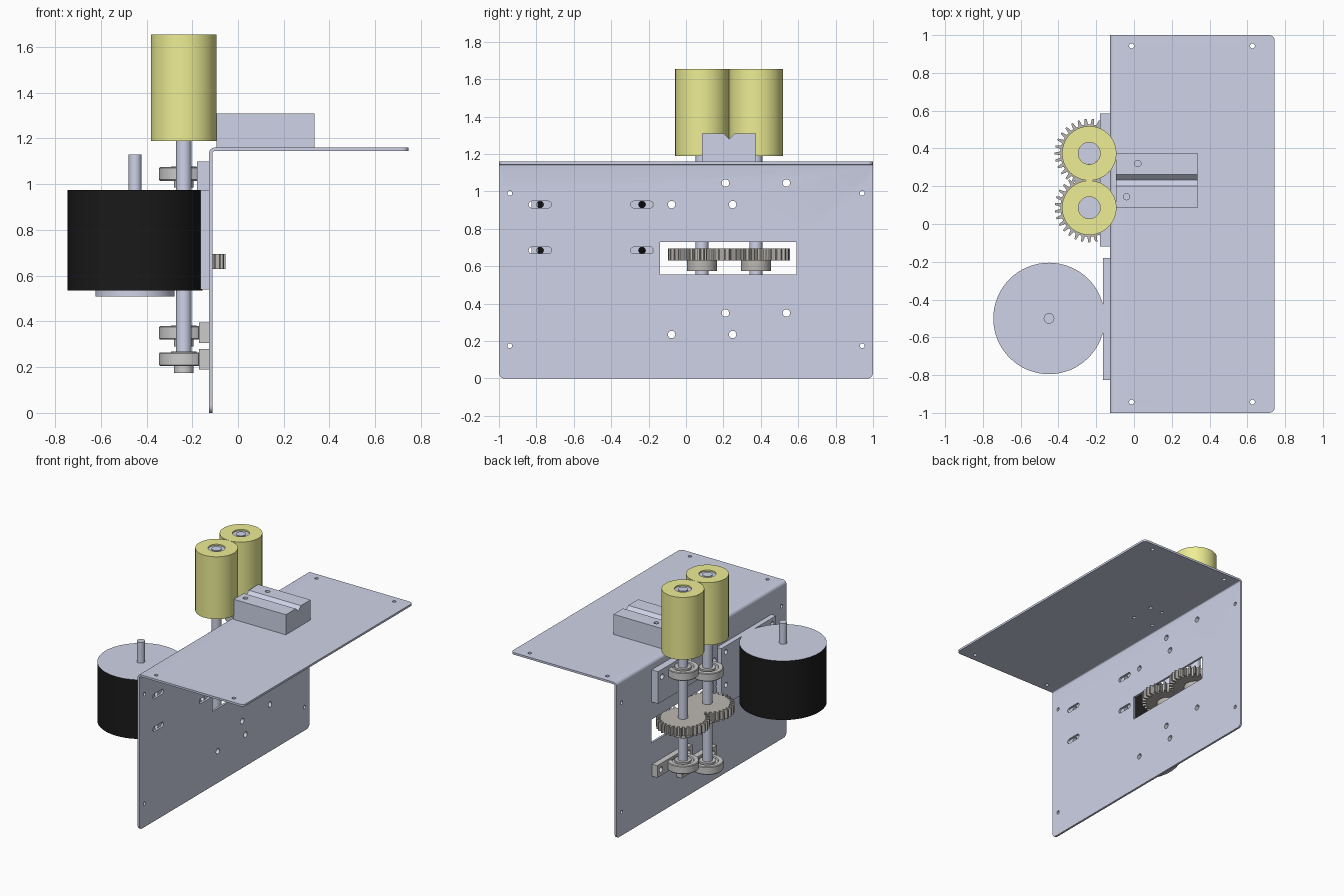
import bpy, bmesh, math
from math import sin, cos, pi

if "Cube" in bpy.data.objects:
    bpy.data.objects.remove(bpy.data.objects["Cube"])


def material(name, rgb):
    m = bpy.data.materials.new(name)
    m.diffuse_color = (*rgb, 1)
    m.use_nodes = True
    m.node_tree.nodes["Principled BSDF"].inputs["Base Color"].default_value = m.diffuse_color
    return m


BLUE = material("blue_grey_metal", (0.62, 0.65, 0.80))
YELLOW = material("yellow_rubber", (0.85, 0.85, 0.30))
BLACK = material("black_paint", (0.01, 0.01, 0.01))
GEAR = material("gear_steel", (0.50, 0.48, 0.45))
CAST = material("cast_grey", (0.72, 0.74, 0.74))


def finish(name, bm, mat, smooth=True):
    bmesh.ops.recalc_face_normals(bm, faces=bm.faces)
    me = bpy.data.meshes.new(name)
    bm.to_mesh(me)
    bm.free()
    ob = bpy.data.objects.new(name, me)
    bpy.context.collection.objects.link(ob)
    if mat:
        me.materials.append(mat)
    shade(ob) if smooth else None
    return ob


def activate(ob):
    bpy.ops.object.select_all(action='DESELECT')
    ob.select_set(True)
    bpy.context.view_layer.objects.active = ob


def shade(ob):
    activate(ob)
    bpy.ops.object.shade_smooth_by_angle(angle=math.radians(30))


def add_prism(bm, pts, axis, lo, hi):
    """Extrude a 2D outline along an axis; the outline uses the other two axes in order."""
    i = 'xyz'.index(axis)
    rings = []
    for h in (lo, hi):
        ring = []
        for p in pts:
            c = list(p)
            c.insert(i, h)
            ring.append(bm.verts.new(c))
        bm.faces.new(ring)
        rings.append(ring)
    a, b = rings
    n = len(pts)
    for k in range(n):
        bm.faces.new((a[k], a[(k + 1) % n], b[(k + 1) % n], b[k]))


def prism(name, pts, axis, lo, hi, mat=BLUE):
    bm = bmesh.new()
    add_prism(bm, pts, axis, lo, hi)
    return finish(name, bm, mat)


def rect(a0, a1, b0, b1):
    return [(a0, b0), (a1, b0), (a1, b1), (a0, b1)]


def slot(a, b, r, half=0, n=24):
    """Circle outline, stretched along its first axis when half > 0."""
    return [(a + r * cos(t) + math.copysign(half, cos(t)), b + r * sin(t))
            for t in (2 * pi * (k + 0.5) / n for k in range(n))]


def cut(ob, outlines, axis, lo, hi):
    bm = bmesh.new()
    for o in outlines:
        add_prism(bm, o, axis, lo, hi)
    cutter = finish("cutter", bm, None, False)
    cutter.hide_render = True
    mod = ob.modifiers.new("cut", 'BOOLEAN')
    mod.object, mod.operation, mod.solver = cutter, 'DIFFERENCE', 'EXACT'
    activate(ob)
    bpy.ops.object.modifier_apply(modifier="cut")
    bpy.data.objects.remove(cutter)
    shade(ob)


def lathe(name, profile, x, y, z=0, mat=BLUE, n=48, closed=False):
    """Spin (radius, height) points about a vertical axis."""
    bm = bmesh.new()
    vs = [bm.verts.new((r, 0, h)) for r, h in profile]
    es = [bm.edges.new(p) for p in zip(vs, vs[1:] + vs[:1] if closed else vs[1:])]
    bmesh.ops.spin(bm, geom=vs + es, cent=(0, 0, 0), axis=(0, 0, 1),
                   angle=2 * pi, steps=n, use_merge=True)
    bmesh.ops.remove_doubles(bm, verts=bm.verts, dist=1e-5)
    bmesh.ops.translate(bm, verts=bm.verts, vec=(x, y, z))
    return finish(name, bm, mat)


# Bent sheet bracket: L profile with a rounded bend and rounded free corners
XP, XI, ZT, ZI, XE = -0.127, -0.112, 1.16, 1.145, 0.745
arc = [pi - k * pi / 12 for k in range(7)]
cx, cz = XI + 0.01, ZI - 0.01
profile = ([(XE, ZI)] + [(cx + 0.01 * cos(t), cz + 0.01 * sin(t)) for t in reversed(arc)]
           + [(XI, 0), (XP, 0)]
           + [(cx + 0.025 * cos(t), cz + 0.025 * sin(t)) for t in arc] + [(XE, ZT)])
bm = bmesh.new()
add_prism(bm, profile, 'y', -1, 1)
corners = []
for e in bm.edges:
    p, q = (v.co for v in e.verts)
    if abs(p.y - q.y) < 1e-6 and ((p.z < 1e-6 and q.z < 1e-6)
                                  or (p.x > XE - 1e-4 and q.x > XE - 1e-4)):
        corners.append(e)
bmesh.ops.bevel(bm, geom=corners, offset=0.03, segments=6, profile=0.5, affect='EDGES')
bracket = finish("bracket", bm, BLUE)

# Bracket openings: gear window, motor slots, bearing bolts, corner holes
SHAFTS = [(0.086, 0.235, 0.93), (0.374, 0.35, 1.045)]   # y, low and high bearing heights
SLOTS = [(y, z) for y in (-0.78, -0.235) for z in (0.685, 0.93)]
bolts = [(y + s * 0.163, z) for y, *zs in SHAFTS for z in zs for s in (-1, 1)]
wall = [rect(-0.14, 0.59, 0.555, 0.73)]
wall += [slot(y, z, 0.018, 0.043) for y, z in SLOTS]
wall += [slot(y, z, 0.02) for y, z in bolts]
wall += [slot(y, z, 0.013) for y in (-0.942, 0.942) for z in (0.175, 0.99)]
cut(bracket, wall, 'x', -0.2, -0.05)
top = [slot(x, y, 0.013) for x in (-0.013, 0.627) for y in (-0.943, 0.943)]
top += [slot(x, y, 0.012) for x, y in ((0.02, 0.32), (-0.04, 0.145), (0.12, 0.32), (0.12, 0.145))]
cut(bracket, top, 'z', 1.1, 1.2)

# Guide block with a V groove and two blind holes
guide = prism("guide_block", [(0.085, ZT), (0.375, ZT), (0.375, 1.31), (0.262, 1.31),
                              (0.232, 1.28), (0.202, 1.31), (0.085, 1.31)], 'x', -0.095, 0.335)
cut(guide, [slot(0.02, 0.32, 0.017), slot(-0.04, 0.145, 0.017)], 'z', 1.20, 1.4)

# Motor and its mounting plate
MX, MY = -0.45, -0.5
mount = prism("motor_mount", rect(-0.825, -0.18, 0.54, 0.975), 'x', -0.165, XP)
cut(mount, [slot(y, z, 0.018) for y, z in SLOTS], 'x', -0.2, -0.1)
motor = lathe("motor", [(0, 0.51), (0.173, 0.51), (0.173, 0.535), (0.295, 0.535),
                        (0.295, 0.975), (0.028, 0.975), (0.028, 1.13), (0, 1.13)],
              MX, MY, n=64)
motor.data.materials.append(BLACK)
for f in motor.data.polygons:
    if abs(f.normal.z) < 0.1 and math.hypot(f.center.x - MX, f.center.y - MY) > 0.28:
        f.material_index = 1

# Spacer plate behind the upper bearings
spacer = prism("bearing_spacer", rect(-0.12, 0.585, 0.86, 1.10), 'x', -0.18, XP)
cut(spacer, [slot(y, z, 0.02) for y, z in bolts if z > 0.8], 'x', -0.25, -0.1)

# Two roller assemblies: shaft, roller, gear and two bearing blocks each
SX, TEETH = -0.237, 30
for i, (y, *heights) in enumerate(SHAFTS, 1):
    lathe(f"shaft_{i}", [(0, heights[0] - 0.06), (0.034, heights[0] - 0.06),
                         (0.034, 1.65), (0, 1.65)], SX, y)
    lathe(f"roller_{i}", [(0.058, 1.19), (0.144, 1.19), (0.144, 1.655), (0.058, 1.655)],
          SX, y, mat=YELLOW, n=64, closed=True)
    lathe(f"roller_core_{i}", [(0.034, 1.193), (0.058, 1.193), (0.058, 1.645), (0.034, 1.645)],
          SX, y, closed=True)
    # Spur gear with hub
    step = 2 * pi / TEETH
    teeth = [(SX + r * cos((k + o + 0.5 * i) * step), y + r * sin((k + o + 0.5 * i) * step))
             for k in range(TEETH)
             for o, r in ((-0.30, 0.153), (-0.13, 0.183), (0.13, 0.183), (0.30, 0.153))]
    prism(f"gear_{i}", teeth, 'z', 0.63, 0.695, GEAR)
    lathe(f"gear_hub_{i}", [(0.034, 0.575), (0.08, 0.575), (0.08, 0.631), (0.034, 0.631)],
          SX, y, mat=GEAR, closed=True)
    for z, level in zip(heights, ("low", "high")):
        lathe(f"bearing_{level}_{i}",
              [(0.034, -0.06), (0.043, -0.06), (0.043, -0.03), (0.056, -0.03), (0.056, -0.02),
               (0.072, -0.02), (0.076, -0.03), (0.104, -0.03), (0.108, -0.025), (0.108, 0.025),
               (0.104, 0.03), (0.076, 0.03), (0.072, 0.02), (0.056, 0.02), (0.056, 0.033),
               (0.034, 0.033)], SX, y, z, CAST, closed=True)
        prism(f"bearing_neck_{level}_{i}",
              [(-0.172, z - 0.029), (-0.14, z - 0.042), (-0.14, z + 0.042), (-0.172, z + 0.029)],
              'y', y - 0.095, y + 0.095, CAST)
        foot = prism(f"bearing_foot_{level}_{i}", rect(y - 0.206, y + 0.206, z - 0.045, z + 0.045),
                     'x', -0.17, XP, CAST)
        cut(foot, [slot(y + s * 0.163, z, 0.02) for s in (-1, 1)], 'x', -0.25, -0.1)
